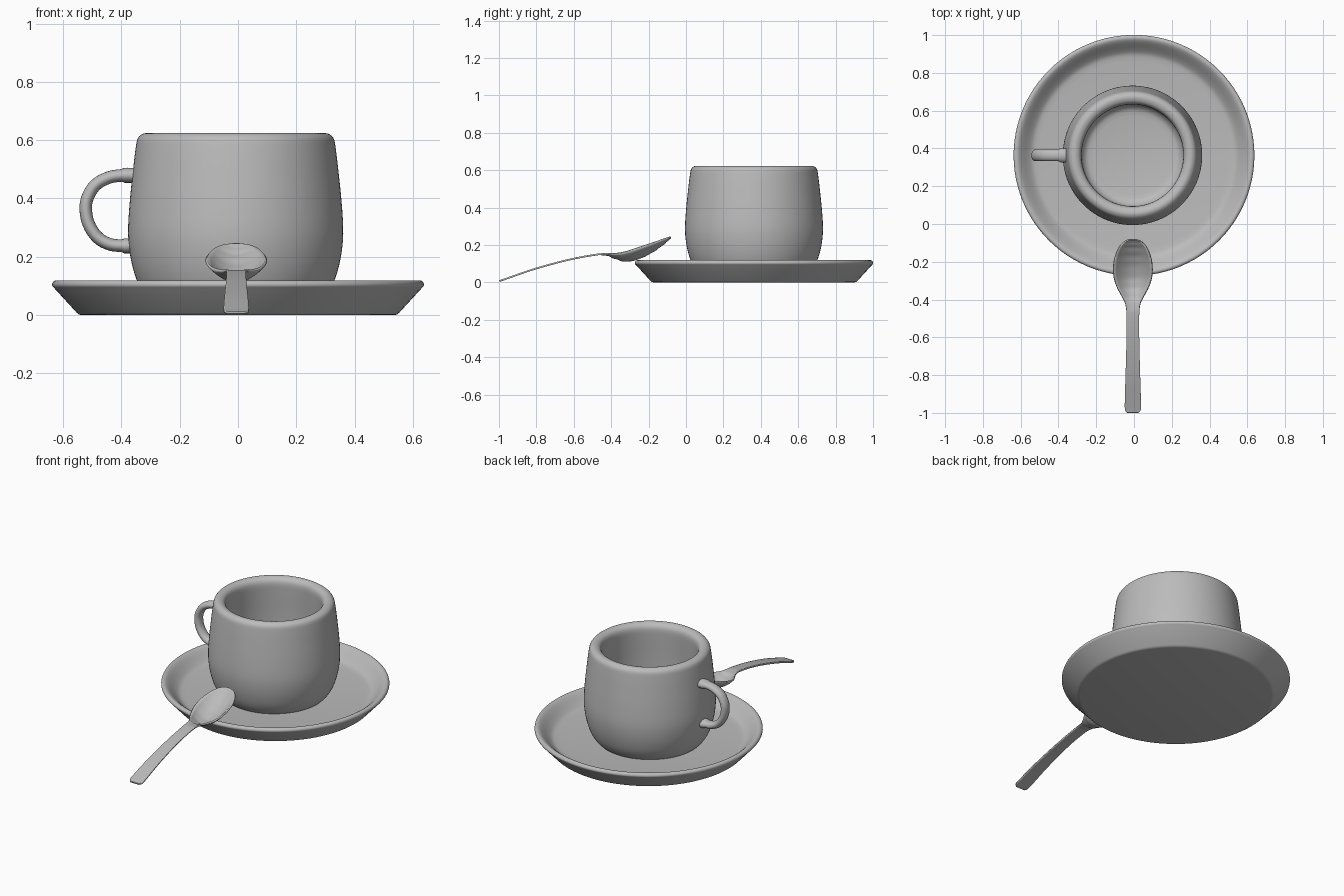
import bpy, bmesh, math
from mathutils import Vector

if "Cube" in bpy.data.objects:
    bpy.data.objects.remove(bpy.data.objects["Cube"])

grey = bpy.data.materials.new("plain grey")
grey.diffuse_color = (0.5, 0.5, 0.5, 1)
grey.use_nodes = True
grey.node_tree.nodes["Principled BSDF"].inputs["Base Color"].default_value = grey.diffuse_color
CY = 0.3635  # y of cup and saucer axis


def smooth_path(points, steps):
    """Hermite curve through the points, tangents scaled to each segment."""
    p = [Vector(q) for q in points]
    n = len(p)
    tan = [(p[min(i + 1, n - 1)] - p[max(i - 1, 0)]).normalized() for i in range(n)]
    out = []
    for i in range(n - 1):
        d = (p[i + 1] - p[i]).length
        for s in range(steps):
            t = s / steps
            out.append(p[i] * (2*t**3 - 3*t**2 + 1) + tan[i] * d * (t**3 - 2*t**2 + t)
                       + p[i + 1] * (3*t**2 - 2*t**3) + tan[i + 1] * d * (t**3 - t**2))
    return out + [p[-1]]


def make_object(name, rows, closed, caps=False):
    """Skin rows of points with quads."""
    bm = bmesh.new()
    vr = [[bm.verts.new(c) for c in row] for row in rows]
    n = len(vr[0])
    for a, b in zip(vr, vr[1:]):
        for j in range(n if closed else n - 1):
            k = (j + 1) % n
            bm.faces.new((a[j], a[k], b[k], b[j]))
    if caps:
        bm.faces.new(vr[0])
        bm.faces.new(vr[-1])
    bmesh.ops.remove_doubles(bm, verts=bm.verts, dist=1e-5)
    bmesh.ops.recalc_face_normals(bm, faces=bm.faces)
    me = bpy.data.meshes.new(name)
    bm.to_mesh(me)
    bm.free()
    me.materials.append(grey)
    ob = bpy.data.objects.new(name, me)
    bpy.context.collection.objects.link(ob)
    bpy.ops.object.select_all(action='DESELECT')
    bpy.context.view_layer.objects.active = ob
    ob.select_set(True)
    bpy.ops.object.shade_smooth_by_angle(angle=math.radians(40))
    return ob


def lathe(name, profile, cx, cy, seg=96):
    rows = [[(cx + r * math.cos(2 * math.pi * i / seg), cy + r * math.sin(2 * math.pi * i / seg), z)
             for i in range(seg)] for r, z in profile]
    return make_object(name, rows, True)


# Saucer: flat base, sloped wall, rounded rim, dished inside
rim = smooth_path([(0.628, 0.09), (0.637, 0.101), (0.635, 0.113), (0.625, 0.119), (0.612, 0.116),
                   (0.595, 0.103), (0.56, 0.069), (0.535, 0.052), (0.50, 0.046)], 4)
lathe("saucer", [(0, 0), (0.535, 0), (0.545, 0.002), (0.553, 0.008)] + [tuple(v) for v in rim]
      + [(0, 0.046)], 0, CY)

# Cup: bulging outside, thick rounded rim, hollow inside
body = smooth_path([(0.27, 0.04), (0.295, 0.052), (0.322, 0.085), (0.343, 0.13), (0.361, 0.20),
                    (0.369, 0.28), (0.364, 0.38), (0.354, 0.48), (0.342, 0.58), (0.335, 0.608),
                    (0.318, 0.622), (0.30, 0.623), (0.281, 0.613), (0.271, 0.592), (0.27, 0.55),
                    (0.275, 0.40), (0.275, 0.22), (0.268, 0.15), (0.245, 0.12), (0.21, 0.11)], 4)
lathe("cup", [(0, 0.04)] + [tuple(v) for v in body] + [(0, 0.11)], -0.008, CY)

# Cup handle: oval tube swept along a C, flared at both ends
path = smooth_path([(-0.345, 0.479), (-0.40, 0.479), (-0.445, 0.471), (-0.49, 0.445), (-0.517, 0.40),
                    (-0.522, 0.36), (-0.511, 0.31), (-0.48, 0.265), (-0.44, 0.243),
                    (-0.40, 0.238), (-0.345, 0.238)], 5)
rows = []
for i, p in enumerate(path):
    t = (path[min(i + 1, len(path) - 1)] - path[max(i - 1, 0)]).normalized()
    s = 1.2 if p.x > -0.39 else 1.0
    rows.append([(p.x - t.y * 0.0215 * s * math.cos(a), CY + 0.031 * s * math.sin(a),
                  p.y + t.x * 0.0215 * s * math.cos(a))
                 for a in (2 * math.pi * k / 20 for k in range(20))])
make_object("cup_handle", rows, True, caps=True)

# Spoon: stations of (y, half width, rim height, bowl depth)
stations = smooth_path([
    (-0.998, 0.030, 0.008, 0), (-0.985, 0.041, 0.012, 0), (-0.95, 0.043, 0.024, 0),
    (-0.81, 0.039, 0.072, 0), (-0.62, 0.034, 0.123, 0), (-0.47, 0.034, 0.150, 0),
    (-0.42, 0.040, 0.153, 0.006), (-0.38, 0.058, 0.154, 0.024), (-0.33, 0.084, 0.162, 0.046),
    (-0.28, 0.099, 0.177, 0.057), (-0.23, 0.102, 0.194, 0.056), (-0.18, 0.095, 0.210, 0.046),
    (-0.13, 0.076, 0.227, 0.028), (-0.10, 0.052, 0.237, 0.012), (-0.088, 0.034, 0.241, 0.005),
    (-0.081, 0.010, 0.243, 0)], 4)
rows = [[(-0.006 + w * u, y, z - d * (1 - u * u)) for u in (k / 8 - 1 for k in range(17))]
        for y, w, z, d in stations]
spoon = make_object("spoon", rows, False)
mod = spoon.modifiers.new("thickness", 'SOLIDIFY')
mod.thickness = 0.009
mod.offset = 0
